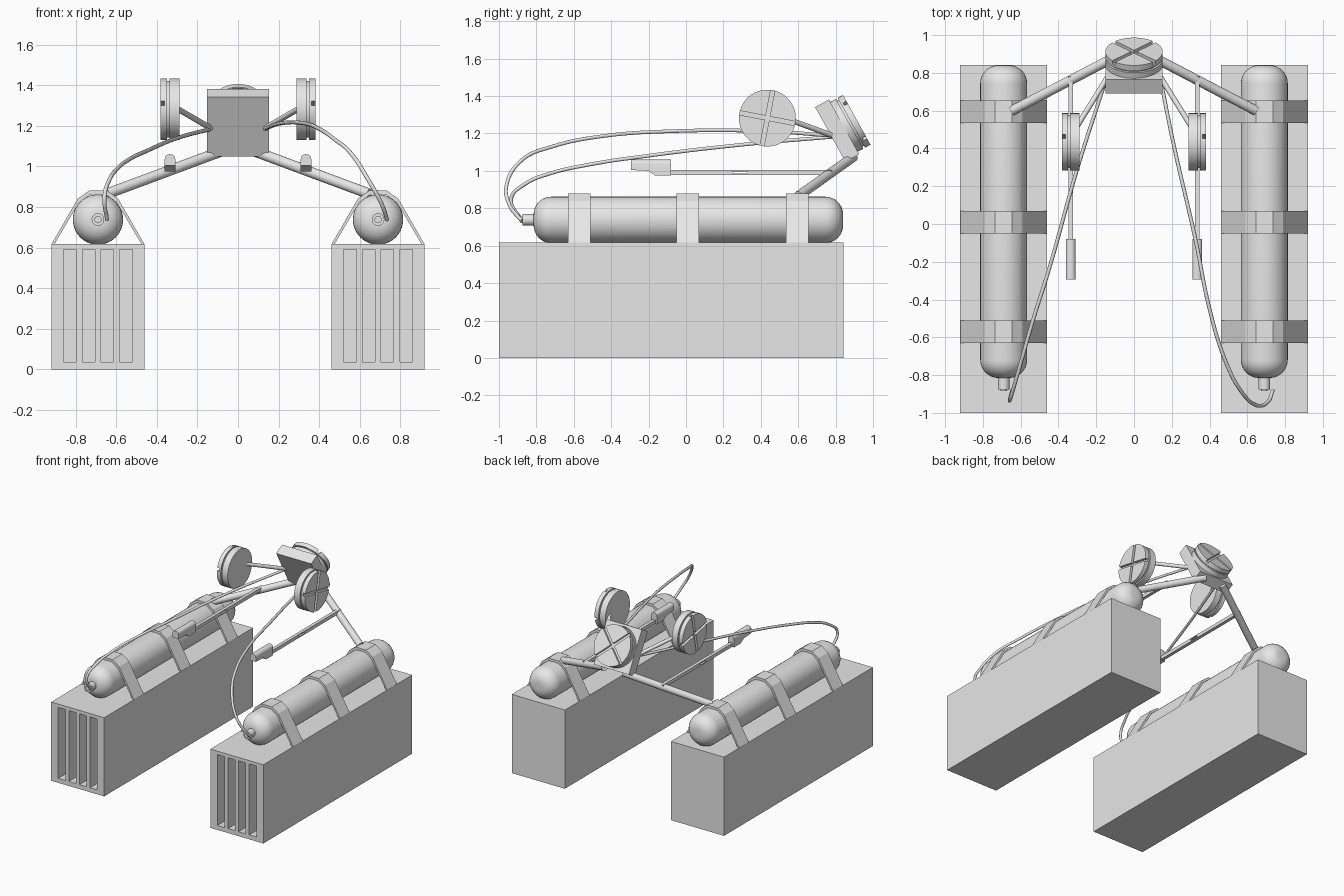
import bpy, bmesh, math
from mathutils import Matrix, Vector

cube = bpy.data.objects.get("Cube")
if cube:
    bpy.data.objects.remove(cube, do_unlink=True)

grey = bpy.data.materials.new("plain_grey")
grey.use_nodes = True
grey.diffuse_color = (0.8, 0.8, 0.8, 1)
grey.node_tree.nodes["Principled BSDF"].inputs["Base Color"].default_value = (0.8, 0.8, 0.8, 1)


def finish(name, bm, smooth=False):
    bmesh.ops.recalc_face_normals(bm, faces=bm.faces[:])
    mesh = bpy.data.meshes.new(name)
    bm.to_mesh(mesh)
    bm.free()
    ob = bpy.data.objects.new(name, mesh)
    bpy.context.collection.objects.link(ob)
    mesh.materials.append(grey)
    if smooth:
        activate(ob)
        bpy.ops.object.shade_smooth_by_angle(angle=math.radians(35))
    return ob


def activate(ob):
    bpy.ops.object.select_all(action='DESELECT')
    ob.select_set(True)
    bpy.context.view_layer.objects.active = ob


def frame(loc, axis, up):
    """Matrix whose local z is axis and local y is close to up."""
    z = Vector(axis).normalized()
    x = Vector(up).cross(z).normalized()
    y = z.cross(x)
    m = Matrix((x, y, z)).transposed().to_4x4()
    return Matrix.Translation(loc) @ m


def box(name, lo, hi, matrix=Matrix()):
    bm = bmesh.new()
    bmesh.ops.create_cube(bm, size=1)
    lo, hi = Vector(lo), Vector(hi)
    for v in bm.verts:
        v.co = matrix @ ((lo + hi) / 2 + v.co * (hi - lo))
    return finish(name, bm)


def cut(ob, cutter):
    mod = ob.modifiers.new("cut", 'BOOLEAN')
    mod.operation = 'DIFFERENCE'
    mod.solver = 'EXACT'
    mod.object = cutter
    activate(ob)
    bpy.ops.object.modifier_apply(modifier=mod.name)
    bpy.data.objects.remove(cutter, do_unlink=True)


def lathe(name, profile, matrix, steps=40):
    """Revolve (radius, height) points around the local z axis."""
    bm = bmesh.new()
    vs = [bm.verts.new((r, 0, h)) for r, h in profile]
    es = [bm.edges.new(p) for p in zip(vs, vs[1:])]
    bmesh.ops.spin(bm, geom=vs + es, cent=(0, 0, 0), axis=(0, 0, 1),
                   angle=math.tau, steps=steps)
    bmesh.ops.remove_doubles(bm, verts=bm.verts[:], dist=1e-4)
    bm.transform(matrix)
    return finish(name, bm, True)


def rod(name, a, b, radius, steps=20):
    a, b = Vector(a), Vector(b)
    length = (b - a).length
    return lathe(name, [(0, 0), (radius, 0), (radius, length), (0, length)],
                 frame(a, b - a, (0.1, 0.2, 1)), steps)


def grooved_disc(name, matrix):
    """Disc with a rim groove and a cross cut into its outer face."""
    R, T = 0.152, 0.094
    ob = lathe(name, [(0, 0), (R, 0), (R, 0.05), (0.14, 0.05), (0.14, 0.061),
                      (R, 0.061), (R, T), (0, T)], matrix, 48)
    for a, b in ((0.2, 0.011), (0.011, 0.2)):
        cut(ob, box("slot_cutter", (-a, -b, T - 0.02), (a, b, T + 0.02), matrix))
    return ob


def hose(name, points):
    curve = bpy.data.curves.new(name, 'CURVE')
    curve.dimensions = '3D'
    curve.bevel_depth = 0.01
    curve.bevel_resolution = 3
    curve.resolution_u = 8
    curve.use_fill_caps = True
    sp = curve.splines.new('BEZIER')
    sp.bezier_points.add(len(points) - 1)
    for p, co in zip(sp.bezier_points, points):
        p.co = co
        p.handle_left_type = p.handle_right_type = 'AUTO'
    ob = bpy.data.objects.new(name, curve)
    bpy.context.collection.objects.link(ob)
    curve.materials.append(grey)
    activate(ob)
    bpy.ops.object.convert(target='MESH')
    bpy.ops.object.shade_smooth_by_angle(angle=math.radians(50))


def strap(name, cx, y0, y1):
    """Thin band folded over the tank down to the edges of the case."""
    outer = [(-0.23, 0.615), (-0.1, 0.84), (-0.045, 0.88)]
    inner = [(-0.215, 0.615), (-0.095, 0.82), (-0.04, 0.86)]
    outer, inner = [p + [(-x, z) for x, z in reversed(p)] for p in (outer, inner)]
    bm = bmesh.new()
    o, i = [[bm.verts.new((cx + x, y0, z)) for x, z in p] for p in (outer, inner)]
    for k in range(len(o) - 1):
        bm.faces.new((o[k], o[k + 1], i[k + 1], i[k]))
    ext = bmesh.ops.extrude_face_region(bm, geom=bm.faces[:])
    for v in ext["geom"]:
        if isinstance(v, bmesh.types.BMVert):
            v.co.y = y1
    return finish(name, bm)


def grip(name, cx):
    """Hand grip with a stepped underside and rounded top."""
    side = [(-0.295, 1.005), (-0.2, 1.0), (-0.165, 0.975), (-0.08, 0.975),
            (-0.08, 1.06), (-0.295, 1.06)]
    bm = bmesh.new()
    face = bm.faces.new([bm.verts.new((cx - 0.026, y, z)) for y, z in side])
    ext = bmesh.ops.extrude_face_region(bm, geom=[face])
    for v in ext["geom"]:
        if isinstance(v, bmesh.types.BMVert):
            v.co.x = cx + 0.026
    top = [e for e in bm.edges if all(v.co.z > 1.05 for v in e.verts)
           and abs(e.verts[0].co.y - e.verts[1].co.y) > 0.1]
    bmesh.ops.bevel(bm, geom=top, offset=0.024, segments=5, profile=0.5, affect='EDGES')
    return finish(name, bm, True)


# Tank outline with rounded ends
R, C, LEN = 0.124, 0.095, 1.655
arc = [(R - C + C * math.sin(t), C - C * math.cos(t))
       for t in (math.pi / 2 * k / 8 for k in range(9))]
tank_profile = [(0, 0)] + arc + [(r, LEN - h) for r, h in reversed(arc)] + [(0, LEN)]

for s, side in ((1, "left"), (-1, "right")):
    cx = 0.69 * s

    # Case with four vertical front slots
    case = box(side + "_case", (cx - 0.23, -1, 0), (cx + 0.23, 0.843, 0.617))
    for k in range(4):
        x = cx + (k - 1.5) * 0.092
        cut(case, box("slot_cutter", (x - 0.031, -1.1, 0.035), (x + 0.031, -0.7, 0.59)))

    # Tank, valve and straps
    lathe(side + "_tank", tank_profile, frame((cx, -0.815, 0.738), (0, 1, 0), (0, 0, 1)))
    rod(side + "_valve", (cx, -0.79, 0.738), (cx, -0.875, 0.738), 0.031)
    rod(side + "_valve_tip", (cx, -0.87, 0.738), (cx, -0.885, 0.738), 0.018, 12)
    for n, y in (("front", -0.57), ("middle", 0.01), ("rear", 0.595)):
        strap(f"{side}_{n}_strap", cx, y - 0.06, y + 0.06)

    # Arm from the tank to the hub
    rod(side + "_arm", (s * 0.645, 0.6, 0.865), (s * 0.08, 0.895, 1.075), 0.026)

    # Control bar with its slot, and grip
    x = s * 0.335
    bar = box(side + "_control_bar", (x - 0.013, -0.1, 0.978), (x + 0.013, 0.78, 1.005))
    cut(bar, box("slot_cutter", (x - 0.1, 0.25, 0.986), (x + 0.1, 0.325, 0.998)))
    grip(side + "_grip", x)

    # Side disc and the rod that carries it
    grooved_disc(side + "_side_disc",
                 frame((s * 0.288, 0.435, 1.282), (s, 0, 0), (0, 0.19, 0.98)))
    rod(side + "_disc_rod", (s * 0.12, 0.81, 1.18), (s * 0.3, 0.52, 1.285), 0.014)

# Tilted hub with its rear disc
tilt = Vector((0, 0.875, 0.484))
hub = frame((0, 0.808, 1.215), tilt, (0, -0.484, 0.875))
box("hub", (-0.152, -0.167, -0.042), (0.152, 0.167, 0.042), hub)
grooved_disc("hub_disc", hub @ Matrix.Translation((0, 0, 0.026))
             @ Matrix.Rotation(math.radians(45), 4, 'Z'))

# Hoses from the hub to the valves
hose("left_hose", [(0.13, 0.82, 1.185), (0.21, 0.42, 1.212), (0.325, -0.08, 1.212),
                   (0.4, -0.45, 1.185), (0.48, -0.715, 1.13), (0.56, -0.875, 1.06),
                   (0.65, -0.96, 0.92), (0.71, -0.94, 0.81), (0.735, -0.88, 0.735)])
hose("right_hose", [(-0.13, 0.82, 1.185), (-0.298, 0.3, 1.14), (-0.45, -0.24, 1.076),
                    (-0.535, -0.51, 1.035), (-0.598, -0.73, 0.985), (-0.635, -0.86, 0.93),
                    (-0.658, -0.935, 0.85), (-0.645, -0.88, 0.735)])
